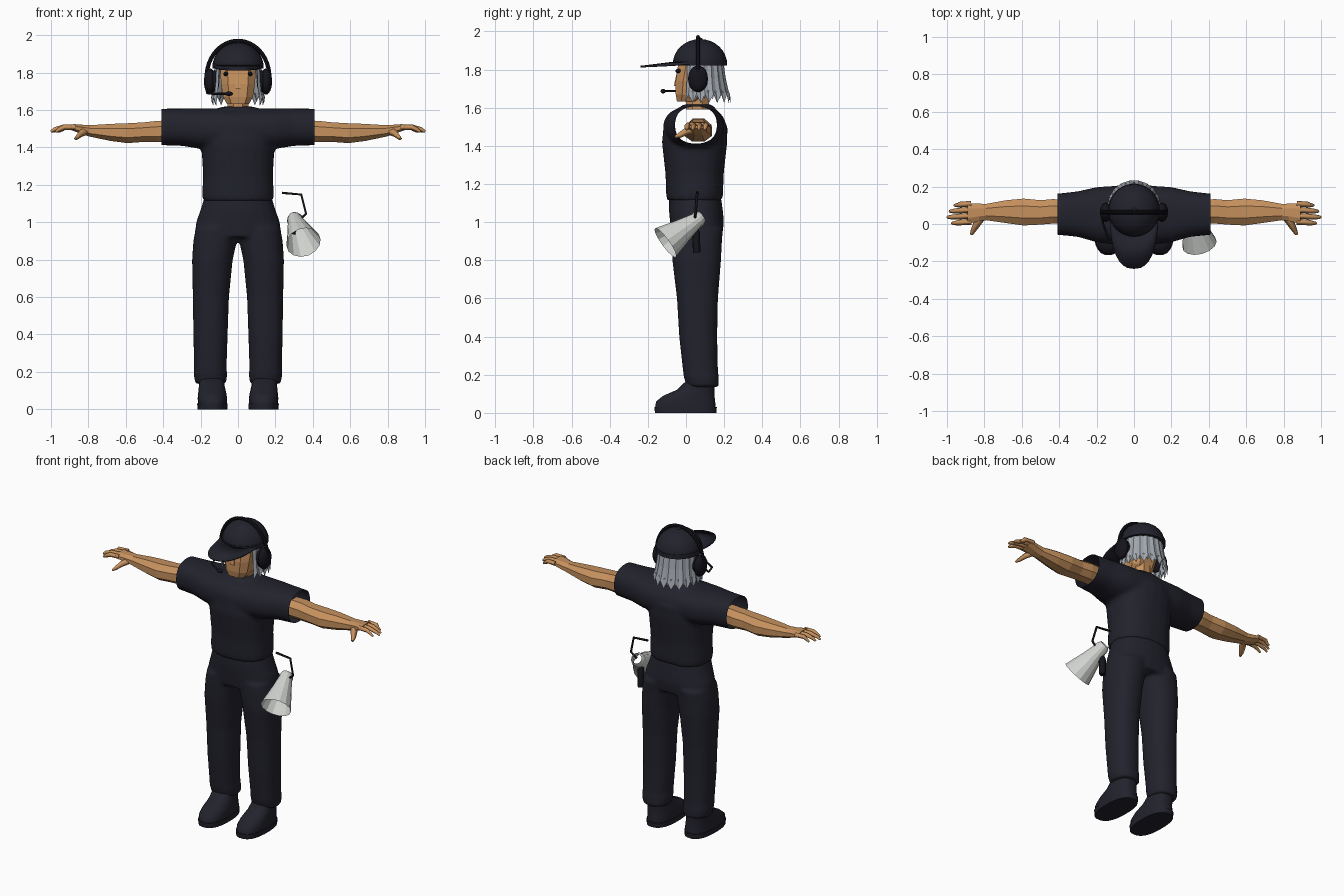
import bpy, bmesh, math
from mathutils import Vector

if "Cube" in bpy.data.objects:
    bpy.data.objects.remove(bpy.data.objects["Cube"])


def material(name, r, g, b):
    m = bpy.data.materials.new(name)
    m.use_nodes = True
    m.diffuse_color = (r, g, b, 1)
    m.node_tree.nodes["Principled BSDF"].inputs["Base Color"].default_value = (r, g, b, 1)
    return m


NAVY = material("dark navy cloth", .016, .016, .026)
BLACK = material("black plastic", .007, .007, .011)
SKIN = material("tan skin", .56, .28, .11)
HAIR = material("grey hair", .36, .39, .43)
PALE = material("pale grey", .64, .66, .63)


def smooth(ob, angle=40):
    bpy.ops.object.select_all(action='DESELECT')
    ob.select_set(True)
    bpy.context.view_layer.objects.active = ob
    bpy.ops.object.shade_smooth_by_angle(angle=math.radians(angle))


def finish(bm, name, mat, soft=None):
    bmesh.ops.recalc_face_normals(bm, faces=bm.faces)
    me = bpy.data.meshes.new(name)
    bm.to_mesh(me)
    bm.free()
    me.materials.append(mat)
    ob = bpy.data.objects.new(name, me)
    bpy.context.collection.objects.link(ob)
    if soft:
        smooth(ob, soft)
    return ob


def add_loft(bm, rings, axis='Z', n=24, power=1.0, caps=True):
    """Rings are (position on axis, centre a, centre b, radius a, radius b)."""
    rows = []
    for t, ca, cb, ra, rb in rings:
        row = []
        for i in range(n):
            w = math.tau * (i + .5) / n
            c, s = math.cos(w), math.sin(w)
            a = ca + ra * math.copysign(abs(c) ** power, c)
            b = cb + rb * math.copysign(abs(s) ** power, s)
            row.append(bm.verts.new((a, b, t) if axis == 'Z' else (t, a, b)))
        rows.append(row)
    for r0, r1 in zip(rows, rows[1:]):
        for i in range(n):
            j = (i + 1) % n
            bm.faces.new((r0[i], r0[j], r1[j], r1[i]))
    if caps:
        bm.faces.new(rows[0])
        bm.faces.new(rows[-1])


def loft(name, rings, mat, soft=None, **kw):
    bm = bmesh.new()
    add_loft(bm, rings, **kw)
    return finish(bm, name, mat, soft)


def tube(name, points, radii, mat, res=1):
    cu = bpy.data.curves.new(name, 'CURVE')
    cu.dimensions = '3D'
    cu.bevel_depth, cu.bevel_resolution, cu.use_fill_caps = 1, res, True
    sp = cu.splines.new('POLY')
    sp.points.add(len(points) - 1)
    for i, (p, co) in enumerate(zip(sp.points, points)):
        p.co = (*co, 1)
        p.radius = radii[i] if isinstance(radii, list) else radii
    cu.materials.append(mat)
    ob = bpy.data.objects.new(name, cu)
    bpy.context.collection.objects.link(ob)
    bpy.ops.object.select_all(action='DESELECT')
    ob.select_set(True)
    bpy.context.view_layer.objects.active = ob
    bpy.ops.object.convert(target='MESH')
    return bpy.context.object


def ball(name, centre, size, mat, soft=60, u=20, v=12, floor=None):
    bm = bmesh.new()
    bmesh.ops.create_uvsphere(bm, u_segments=u, v_segments=v, radius=1)
    if floor is not None:
        bmesh.ops.bisect_plane(bm, geom=bm.verts[:] + bm.edges[:] + bm.faces[:], dist=.0001,
                               plane_co=(0, 0, floor), plane_no=(0, 0, -1), clear_outer=True)
    for vert in bm.verts:
        vert.co = Vector(centre) + vert.co * Vector(size)
    return finish(bm, name, mat, soft)


def blend(ob, trim=None):
    """Merge overlapping volumes into one soft skin, optionally opening the ends in x."""
    rm = ob.modifiers.new("merge", 'REMESH')
    rm.mode, rm.voxel_size = 'VOXEL', .012
    sm = ob.modifiers.new("soften", 'SMOOTH')
    sm.factor, sm.iterations = .5, 5
    dg = bpy.context.evaluated_depsgraph_get()
    me = bpy.data.meshes.new_from_object(ob.evaluated_get(dg))
    ob.modifiers.clear()
    ob.data = me
    if trim:
        bm = bmesh.new()
        bm.from_mesh(me)
        for s in (-1, 1):
            bmesh.ops.bisect_plane(bm, geom=bm.verts[:] + bm.edges[:] + bm.faces[:],
                                   plane_co=(s * trim, 0, 0), plane_no=(s, 0, 0), clear_outer=True)
        bm.to_mesh(me)
        bm.free()
    smooth(ob, 60)


# Shirt: torso volume merged with one tube running sleeve to sleeve, open at the cuffs
half = [(0, .045, 1.492, .166, .118), (.2, .05, 1.5, .148, .108),
        (.3, .053, 1.508, .122, .1), (.45, .052, 1.51, .106, .097)]
sleeves = [(-r[0], *r[1:]) for r in half[:0:-1]] + half
bm = bmesh.new()
add_loft(bm, sleeves, axis='X', power=.85)
add_loft(bm, [(1.115, 0, .045, .19, .146), (1.15, 0, .045, .192, .15), (1.25, 0, .045, .187, .153),
              (1.42, 0, .045, .197, .172), (1.5, 0, .05, .19, .168), (1.58, 0, .055, .16, .115),
              (1.618, 0, .06, .085, .075)], power=.85)
blend(finish(bm, "shirt", NAVY), trim=.408)

# Trousers: hips merged with two legs
bm = bmesh.new()
add_loft(bm, [(.92, 0, .057, .232, .132), (1.0, 0, .058, .225, .142), (1.06, 0, .052, .203, .142),
              (1.14, 0, .047, .178, .136)], power=.9)
for s in (-1, 1):
    add_loft(bm, [(z, s * x, y, rx, ry) for z, x, y, rx, ry in (
        (.135, .145, .088, .083, .085), (.19, .148, .08, .09, .092), (.22, .148, .076, .087, .092),
        (.4, .147, .064, .092, .1), (.6, .145, .06, .097, .108), (.8, .137, .056, .109, .128),
        (.9, .122, .057, .117, .132), (.97, .115, .06, .112, .135))], power=.9)
blend(finish(bm, "trousers", NAVY))

for s, side in ((1, "left"), (-1, "right")):
    # Shoe with sole
    loft(side + "_shoe", [(.03, s * .137, -.003, .078, .16), (.06, s * .137, -.002, .079, .156),
                          (.09, s * .138, .015, .075, .135), (.12, s * .14, .05, .07, .1),
                          (.17, s * .143, .078, .066, .075)], NAVY, 50, power=.8)
    loft(side + "_sole", [(0, s * .137, -.002, .08, .162), (.032, s * .137, -.002, .082, .165)],
         NAVY, 50, power=.8)
    # Bare arm and palm
    loft(side + "_arm", [(s * x, y, z, ry, rz) for x, y, z, ry, rz in (
        (.36, .065, 1.487, .066, .062), (.43, .068, 1.485, .07, .061), (.5, .062, 1.482, .07, .056),
        (.59, .064, 1.476, .077, .057), (.68, .066, 1.48, .066, .049), (.79, .064, 1.488, .047, .033),
        (.83, .062, 1.495, .05, .028), (.89, .056, 1.508, .06, .017))],
        SKIN, axis='X', n=8, power=.9)
    # Fingers and thumb
    for i, tip in enumerate((.975, 1.0, .988, .962)):
        y = .008 + .032 * i
        tube(f"{side}_finger_{i + 1}", [(s * .87, y + .004, 1.508), (s * .93, y, 1.508),
                                        (s * (tip - .02), y - .003, 1.496), (s * tip, y - .004, 1.484)],
             [.016, .015, .012, .007], SKIN, 0)
    tube(side + "_thumb", [(s * .81, .045, 1.488), (s * .84, .0, 1.475), (s * .86, -.035, 1.455),
                           (s * .87, -.057, 1.447)], [.022, .02, .014, .008], SKIN, 0)
    # Ear cup, cushion and eye
    ball(side + "_ear_cup", (s * .15, .063, 1.752), (.032, .052, .07), BLACK)
    ball(side + "_ear_cushion", (s * .125, .063, 1.752), (.025, .046, .062), BLACK)
    ball(side + "_eye", (s * .064, -.04, 1.793), (.014, .016, .012), BLACK, None, 8, 6)

# Head and neck
loft("neck", [(1.59, 0, .06, .062, .066), (1.7, 0, .06, .058, .062)], SKIN, n=8)
loft("head", [(1.632, 0, .008, .062, .058), (1.67, 0, .028, .084, .086), (1.74, 0, .042, .095, .101),
              (1.8, 0, .055, .099, .105), (1.87, 0, .068, .098, .108)], SKIN, n=8, power=.6)
loft("nose", [(1.715, 0, -.045, .02, .025), (1.73, 0, -.045, .018, .022), (1.79, 0, -.04, .01, .01)],
     SKIN, n=4)

# Hair: two ragged curtains of locks round the sides and back
for layer in range(2):
    bm = bmesh.new()
    rows, n = [], 28
    for i in range(n + 1):
        a = math.radians(-32 + 244 * i / n)
        odd = (i + layer) % 2
        back = max(0, math.sin(a))
        row = []
        for z, r in ((1.86, .118), (1.75, .123), (1.69, .13), (1.625 + .045 * odd + .02 * layer, .137)):
            r += .006 * odd - .008 * layer + back * (1.86 - z) * .11
            row.append(bm.verts.new((r * math.cos(a), .07 + r * math.sin(a), z)))
        rows.append(row)
    for p, q in zip(rows, rows[1:]):
        for k in range(3):
            bm.faces.new((p[k], q[k], q[k + 1], p[k + 1]))
    finish(bm, ("hair_outer", "hair_inner")[layer], HAIR)

# Cap crown, band, button and curved peak
ball("cap_crown", (0, .073, 1.83), (.137, .142, .13), NAVY, 50, 24, 16, floor=0)
loft("cap_band", [(1.822, 0, .073, .138, .143), (1.85, 0, .073, .138, .143)], NAVY, 50, n=32)
ball("cap_button", (0, .073, 1.96), (.014, .014, .008), NAVY)
bm = bmesh.new()
rows = []
for i in range(17):
    a = math.radians(-88 + 11 * i)
    c, s = math.cos(a), math.sin(a)
    inner = (.132 * s, .073 - .136 * c, 1.842)
    outer = (.13 * math.copysign(abs(s) ** .8, s), .06 - .3 * c ** .85, 1.832 - .012 * c)
    rows.append([bm.verts.new(inner), bm.verts.new(outer)])
for p, q in zip(rows, rows[1:]):
    bm.faces.new((p[0], p[1], q[1], q[0]))
peak = finish(bm, "cap_peak", NAVY, 50)
peak.modifiers.new("thickness", 'SOLIDIFY').thickness = .009

# Headset band and microphone boom
arc = [math.pi * i / 24 for i in range(25)]
smooth(tube("headset_band", [(.168 * math.cos(a), .063, 1.775 + .195 * math.sin(a)) for a in arc],
            .011, BLACK, 2))
tube("microphone_boom", [(-.172, .05, 1.73), (-.165, .0, 1.69), (-.14, -.07, 1.687), (-.06, -.118, 1.687)],
     .006, BLACK)
ball("microphone", (-.048, -.12, 1.687), (.022, .013, .012), BLACK)

# Loudhailer: open cone with rear collar, pistol grip and hanging hook
start, end = Vector((.302, .07, 1.02)), Vector((.35, -.108, .892))
axis = end - start
turn = axis.to_track_quat('Z', 'Y')
for name, rings in (("loudhailer_horn", [(0, .036), (.5, .063), (1, .094)]),
                    ("loudhailer_collar", [(-.08, .03), (0, .04), (.08, .044)])):
    horn = loft(name, [(t * axis.length, 0, 0, r, r) for t, r in rings], PALE, n=14, caps=False)
    horn.location = start
    horn.rotation_mode = 'QUATERNION'
    horn.rotation_quaternion = turn
tube("loudhailer_grip", [(.292, .045, .985), (.29, .053, .94), (.29, .056, .84)], [.012, .022, .02], BLACK)
tube("hanging_hook", [(.235, .06, 1.157), (.338, .058, 1.148), (.364, .05, 1.045), (.325, .045, 1.01)],
     .007, BLACK)
